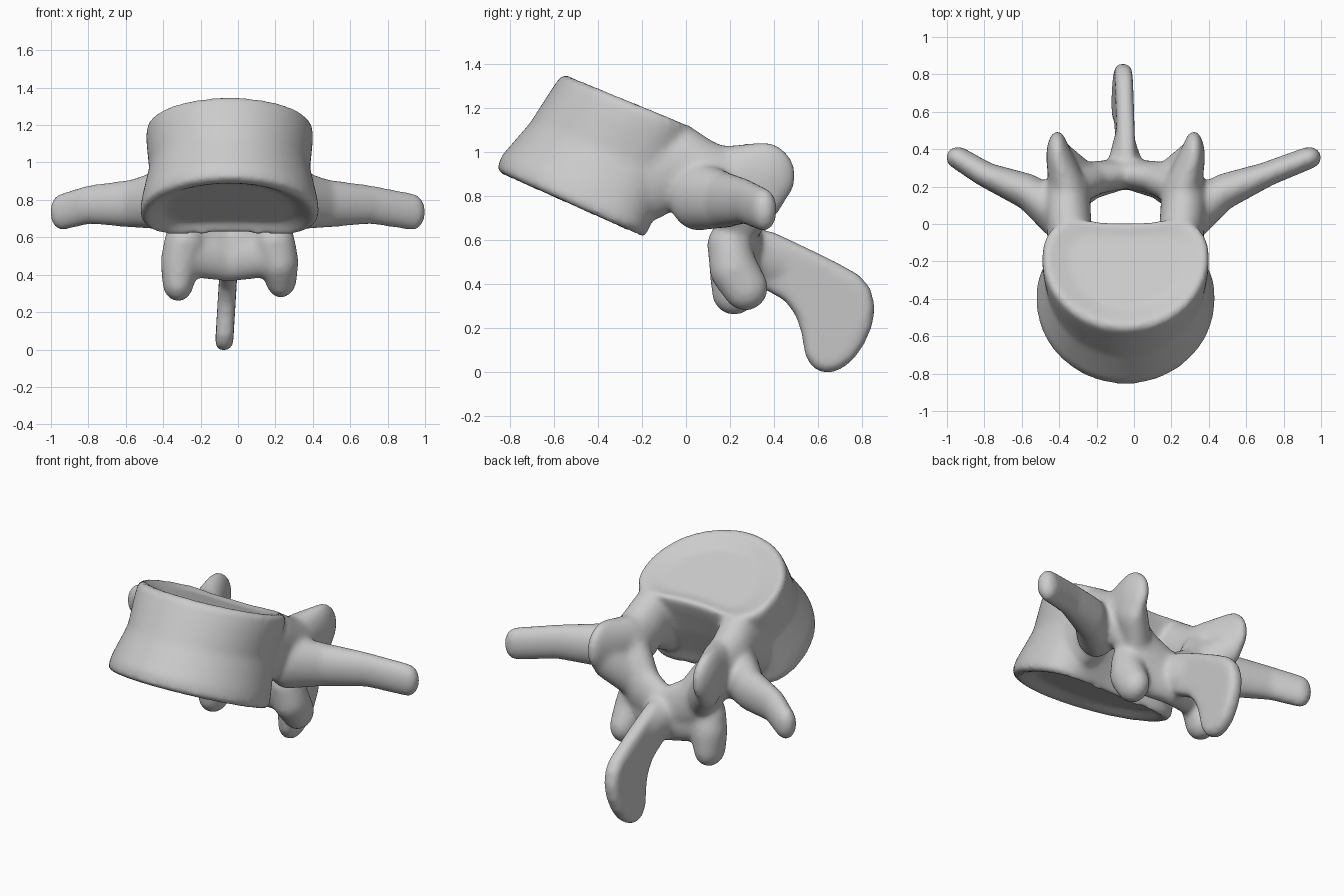
import bpy, bmesh, math
from mathutils import Vector

if "Cube" in bpy.data.objects:
    bpy.data.objects.remove(bpy.data.objects["Cube"])

MID = -0.045          # x of the bone's plane of symmetry
bone = bmesh.new()


def absorb(part):
    """Add a finished part to the bone."""
    bmesh.ops.recalc_face_normals(part, faces=part.faces)
    mesh = bpy.data.meshes.new("part")
    part.to_mesh(mesh)
    part.free()
    bone.from_mesh(mesh)
    bpy.data.meshes.remove(mesh)


def chain(side, *blobs):
    """Hull each pair of neighbouring ellipsoids: (x offset, y, z), (radii)."""
    for pair in zip(blobs, blobs[1:]):
        part = bmesh.new()
        for (dx, y, z), radii in pair:
            ball = bmesh.ops.create_icosphere(part, subdivisions=3, radius=1)
            for v in ball["verts"]:
                v.co = Vector((MID + side * dx, y, z)) + v.co * Vector(radii)
        hull = bmesh.ops.convex_hull(part, input=part.verts)
        inside = [g for g in hull["geom_interior"] if isinstance(g, bmesh.types.BMVert)]
        bmesh.ops.delete(part, geom=inside, context="VERTS")
        absorb(part)


# Vertebral body: rings round in front and hollow behind, from front (y, z), back (y, z), half width
def ring(part, front, back, width, scale=1.0):
    front, back = Vector((MID, *front)), Vector((MID, *back))
    centre = front.lerp(back, 0.6)
    verts = []
    for i in range(64):
        a = math.tau * i / 64
        c, s = math.cos(a), math.sin(a)
        if s > 0:
            x = math.copysign(abs(c) ** 0.8, c)
            reach = (back - centre) * (s ** 0.75 - 0.28 * s ** 6)
        else:
            x = c
            reach = (front - centre) * abs(s)
        verts.append(part.verts.new(centre + scale * (reach + Vector((x * width, 0, 0)))))
    return verts


part = bmesh.new()
rings = [
    ring(part, (-.81, .935), (-.12, .63), .46, .75),
    ring(part, (-.84, .895), (-.13, .575), .465, .96),
    ring(part, (-.86, .92), (-.11, .60), .48),
    ring(part, (-.84, .98), (-.08, .68), .47),
    ring(part, (-.71, 1.13), (.00, .86), .43),
    ring(part, (-.62, 1.27), (.06, 1.01), .445),
    ring(part, (-.57, 1.345), (.08, 1.075), .445),
    ring(part, (-.55, 1.355), (.08, 1.095), .44, .96),
    ring(part, (-.56, 1.31), (.06, 1.08), .43, .7),
]
for low, high in zip(rings, rings[1:]):
    for i in range(64):
        j = (i + 1) % 64
        part.faces.new((low[i], low[j], high[j], high[i]))
part.faces.new(rings[0])
part.faces.new(rings[-1])
absorb(part)

for side in (-1, 1):
    # Pedicle, rising to the rear corner of the upper plate
    chain(side, ((.29, -.15, .90), (.13, .14, .21)),
          ((.30, -.01, .95), (.12, .12, .17)),
          ((.31, .08, .88), (.125, .12, .18)),
          ((.31, .20, .84), (.12, .10, .17)))
    # Superior articular process, with a web down to the lamina
    chain(side, ((.31, .20, .88), (.10, .10, .15)),
          ((.365, .36, .89), (.06, .14, .155)))
    chain(side, ((.36, .35, .83), (.06, .11, .14)),
          ((.22, .25, .66), (.09, .07, .11)))
    # Transverse process
    chain(side, ((.36, .05, .80), (.11, .13, .16)),
          ((.52, .17, .78), (.08, .10, .13)),
          ((.75, .265, .775), (.08, .065, .105)),
          ((.94 + .043 * side, .355, .735), (.065, .06, .10)))
    # Lamina: upper rim, then the lower sheet
    chain(side, ((.28, .20, .79), (.12, .10, .16)),
          ((.18, .245, .64), (.12, .09, .15)),
          ((0, .27, .55), (.08, .08, .14)))
    chain(side, ((.23, .21, .52), (.12, .09, .13)),
          ((0, .27, .49), (.08, .08, .13)))
    # Inferior articular process
    chain(side, ((.24, .195, .58), (.11, .10, .10)),
          ((.265, .215, .47), (.105, .11, .12)),
          ((.275, .245 + .025 * side, .37 + .01 * side), (.085, .105, .105)))

# Spinous process: side profile as (y, z), leaning slightly to one side
profile = [(.24, .67), (.40, .635), (.56, .56), (.70, .49), (.79, .44), (.84, .38),
           (.86, .30), (.85, .21), (.81, .12), (.76, .05), (.70, .005), (.64, -.01),
           (.58, .01), (.54, .07), (.525, .17), (.50, .25), (.45, .32), (.36, .37), (.26, .42)]
part = bmesh.new()
sides = []
for offset in (-.048, .048):
    sides.append([part.verts.new((-.04 - .06 * (.6 - z) + offset, y, z))
                  for y, z in profile])
    part.faces.new(sides[-1])
rims = list(part.edges)
for i in range(len(profile)):
    j = (i + 1) % len(profile)
    part.faces.new((sides[0][i], sides[0][j], sides[1][j], sides[1][i]))
bmesh.ops.recalc_face_normals(part, faces=part.faces)
bmesh.ops.bevel(part, geom=rims, offset=.038, segments=3, profile=.5, affect="EDGES")
absorb(part)
chain(1, ((0, .27, .54), (.11, .08, .13)), ((-.01, .48, .48), (.045, .06, .10)))

# Fuse the parts into one smooth bone
mesh = bpy.data.meshes.new("vertebra")
bone.to_mesh(mesh)
bone.free()
vertebra = bpy.data.objects.new("vertebra", mesh)
bpy.context.collection.objects.link(vertebra)

bone_grey = bpy.data.materials.new("bone grey")
bone_grey.use_nodes = True
colour = (0.6, 0.6, 0.6, 1)
bone_grey.diffuse_color = colour
bone_grey.node_tree.nodes["Principled BSDF"].inputs["Base Color"].default_value = colour
mesh.materials.append(bone_grey)

remesh = vertebra.modifiers.new("fuse", "REMESH")
remesh.mode = "VOXEL"
remesh.voxel_size = 0.014
remesh.use_smooth_shade = True
smooth = vertebra.modifiers.new("soften", "SMOOTH")
smooth.factor = 0.5
smooth.iterations = 20
